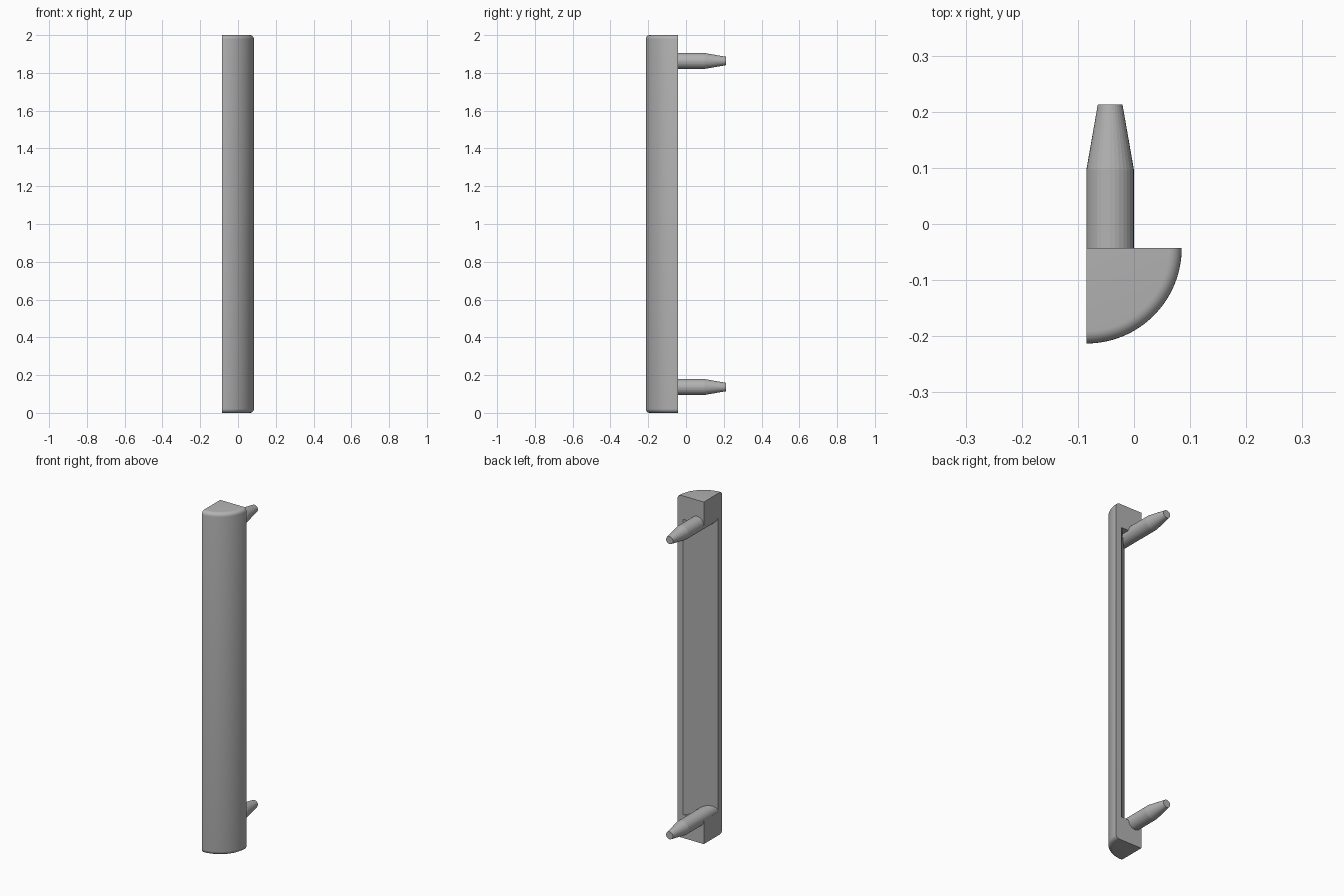
import bpy, bmesh, math
from mathutils import Matrix, Vector

default = bpy.data.objects.get("Cube")
if default:
    bpy.data.objects.remove(default, do_unlink=True)

grey = bpy.data.materials.new("plain grey")
grey.use_nodes = True
colour = (0.45, 0.45, 0.45, 1)
grey.diffuse_color = colour
grey.node_tree.nodes["Principled BSDF"].inputs["Base Color"].default_value = colour

HEIGHT, RADIUS = 2.0, 0.17
CORNER = Vector((-0.085, -0.043))   # square back corner of the bar
CUT = 0.133                         # how far the recess runs from that corner
PIN_Z, PIN_R = 0.137, 0.0423


def make_object(name, bm):
    bmesh.ops.recalc_face_normals(bm, faces=bm.faces)
    mesh = bpy.data.meshes.new(name)
    bm.to_mesh(mesh)
    bm.free()
    mesh.materials.append(grey)
    obj = bpy.data.objects.new(name, mesh)
    bpy.context.collection.objects.link(obj)
    return obj


def prism(points, z0, z1):
    """Extrude a flat outline upwards."""
    bm = bmesh.new()
    face = bm.faces.new([bm.verts.new((p[0], p[1], z0)) for p in points])
    top = bmesh.ops.extrude_face_region(bm, geom=[face])["geom"]
    bmesh.ops.translate(bm, vec=(0, 0, z1 - z0),
                        verts=[g for g in top if isinstance(g, bmesh.types.BMVert)])
    return bm


def smooth(obj):
    bpy.ops.object.select_all(action="DESELECT")
    obj.select_set(True)
    bpy.context.view_layer.objects.active = obj
    bpy.ops.object.shade_smooth_by_angle(angle=math.radians(30))


# Quarter-round bar with its curved rims rounded over
STEPS = 32
arc = [CORNER + RADIUS * Vector((math.cos(a), -math.sin(a)))
       for a in (math.pi / 2 * i / STEPS for i in range(STEPS + 1))]
bm = prism([CORNER] + arc, 0, HEIGHT)
rims = [e for e in bm.edges
        if abs(e.verts[0].co.z - e.verts[1].co.z) < 0.001
        and all((v.co.xy - CORNER).length > RADIUS * 0.9 for v in e.verts)]
bmesh.ops.bevel(bm, geom=rims, offset=0.022, segments=6, profile=0.5, affect="EDGES")
bar = make_object("quarter_round_bar", bm)

# Slanted recess along the back corner, between the pins
over = 0.05
recess = make_object("recess_cutter", prism(
    [CORNER + Vector((CUT + over, over)), CORNER + Vector((-over, over)),
     CORNER + Vector((-over, -CUT - over))], PIN_Z, HEIGHT - PIN_Z))
recess.hide_render = True
cut = bar.modifiers.new("recess", "BOOLEAN")
cut.operation, cut.solver, cut.object = "DIFFERENCE", "EXACT", recess
bpy.context.view_layer.objects.active = bar
bpy.ops.object.modifier_apply(modifier=cut.name)
bpy.data.objects.remove(recess, do_unlink=True)
smooth(bar)


# Tapered mounting pins
def pin(name, z):
    bm = bmesh.new()
    profile = [(0, -0.18), (PIN_R, -0.18), (PIN_R, 0.097), (0.022, 0.213), (0, 0.213)]
    verts = [bm.verts.new((r, y, 0)) for r, y in profile]
    edges = [bm.edges.new(pair) for pair in zip(verts, verts[1:])]
    bmesh.ops.spin(bm, geom=verts + edges, cent=(0, 0, 0), axis=(0, 1, 0),
                   angle=math.tau, steps=32)
    bmesh.ops.remove_doubles(bm, verts=bm.verts, dist=0.0001)
    bmesh.ops.transform(bm, verts=bm.verts,
                        matrix=Matrix.Translation((CORNER.x + 0.0425, 0, z)))
    # the shoulder of the taper stays crisp
    obj = make_object(name, bm)
    bpy.ops.object.select_all(action="DESELECT")
    obj.select_set(True)
    bpy.context.view_layer.objects.active = obj
    bpy.ops.object.shade_smooth_by_angle(angle=math.radians(9))


for label, z in (("lower_pin", PIN_Z), ("upper_pin", HEIGHT - PIN_Z)):
    pin(label, z)
